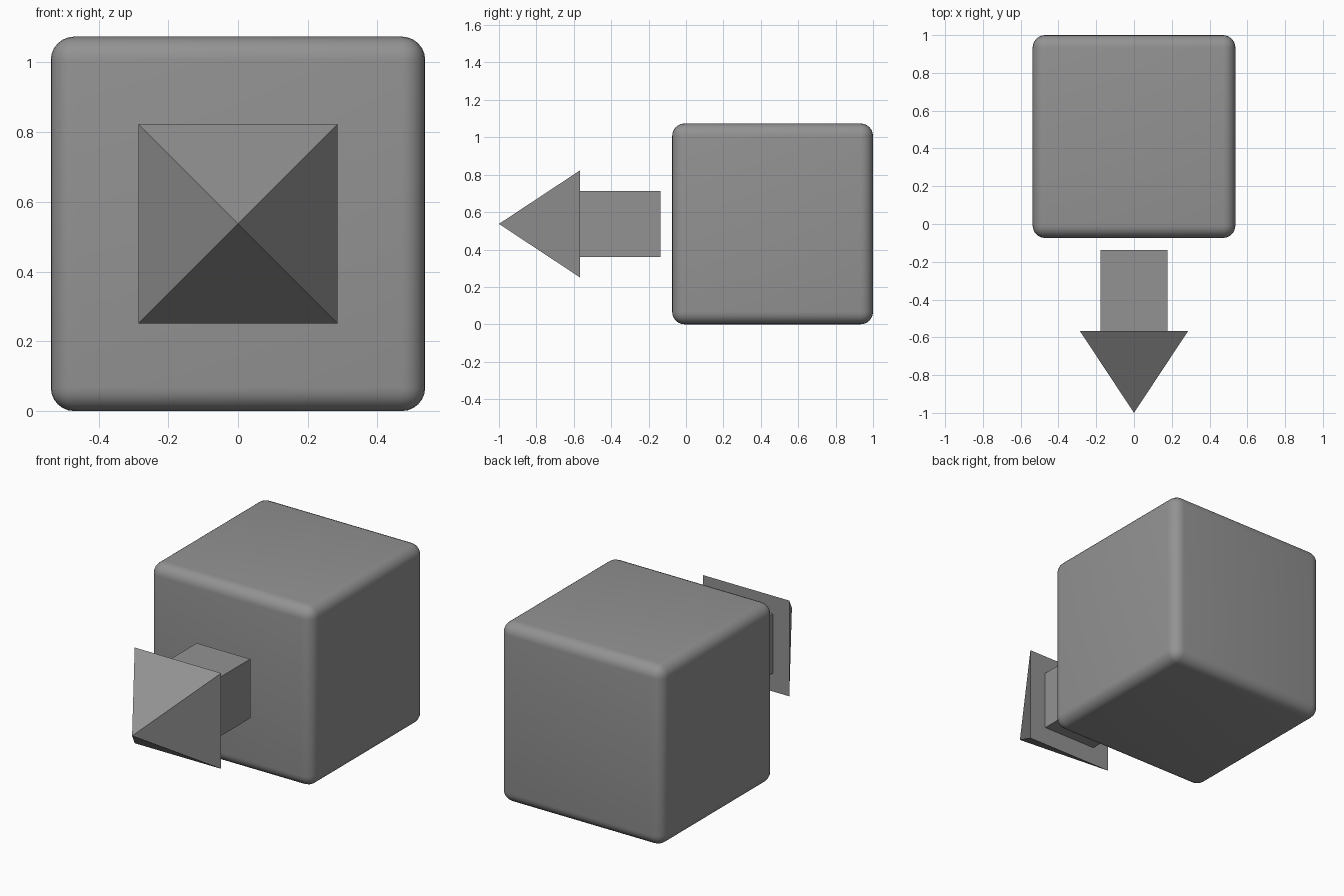
import bpy, bmesh

if "Cube" in bpy.data.objects:
    bpy.data.objects.remove(bpy.data.objects["Cube"])

MID_Z = 0.537

dark = bpy.data.materials.new("dark_grey")
dark.diffuse_color = (0.29, 0.29, 0.29, 1)
dark.use_nodes = True
dark.node_tree.nodes["Principled BSDF"].inputs["Base Color"].default_value = dark.diffuse_color


def finish(bm, name):
    bmesh.ops.recalc_face_normals(bm, faces=bm.faces)
    mesh = bpy.data.meshes.new(name)
    bm.to_mesh(mesh)
    bm.free()
    mesh.materials.append(dark)
    obj = bpy.data.objects.new(name, mesh)
    bpy.context.collection.objects.link(obj)
    return obj


# Rounded block
bm = bmesh.new()
bmesh.ops.create_cube(bm, size=2 * MID_Z)
block = finish(bm, "rounded_block")
block.location = (0, 1 - MID_Z, MID_Z)
bevel = block.modifiers.new("rounded_edges", 'BEVEL')
bevel.width = 0.067
bevel.segments = 6
for poly in block.data.polygons:
    poly.use_smooth = True

# Arrow: square shaft flaring into a pyramid head, pointing to the front
bm = bmesh.new()


def square(half, y):
    return [bm.verts.new((sx * half, y, MID_Z + sz * half))
            for sx, sz in ((-1, -1), (1, -1), (1, 1), (-1, 1))]


rings = [square(0.177, -0.137), square(0.177, -0.567), square(0.286, -0.567)]
tip = bm.verts.new((0, -1, MID_Z))
bm.faces.new(rings[0])
for i in range(4):
    j = (i + 1) % 4
    for a, b in zip(rings, rings[1:]):
        bm.faces.new((a[i], a[j], b[j], b[i]))
    bm.faces.new((rings[-1][i], rings[-1][j], tip))
finish(bm, "arrow")
